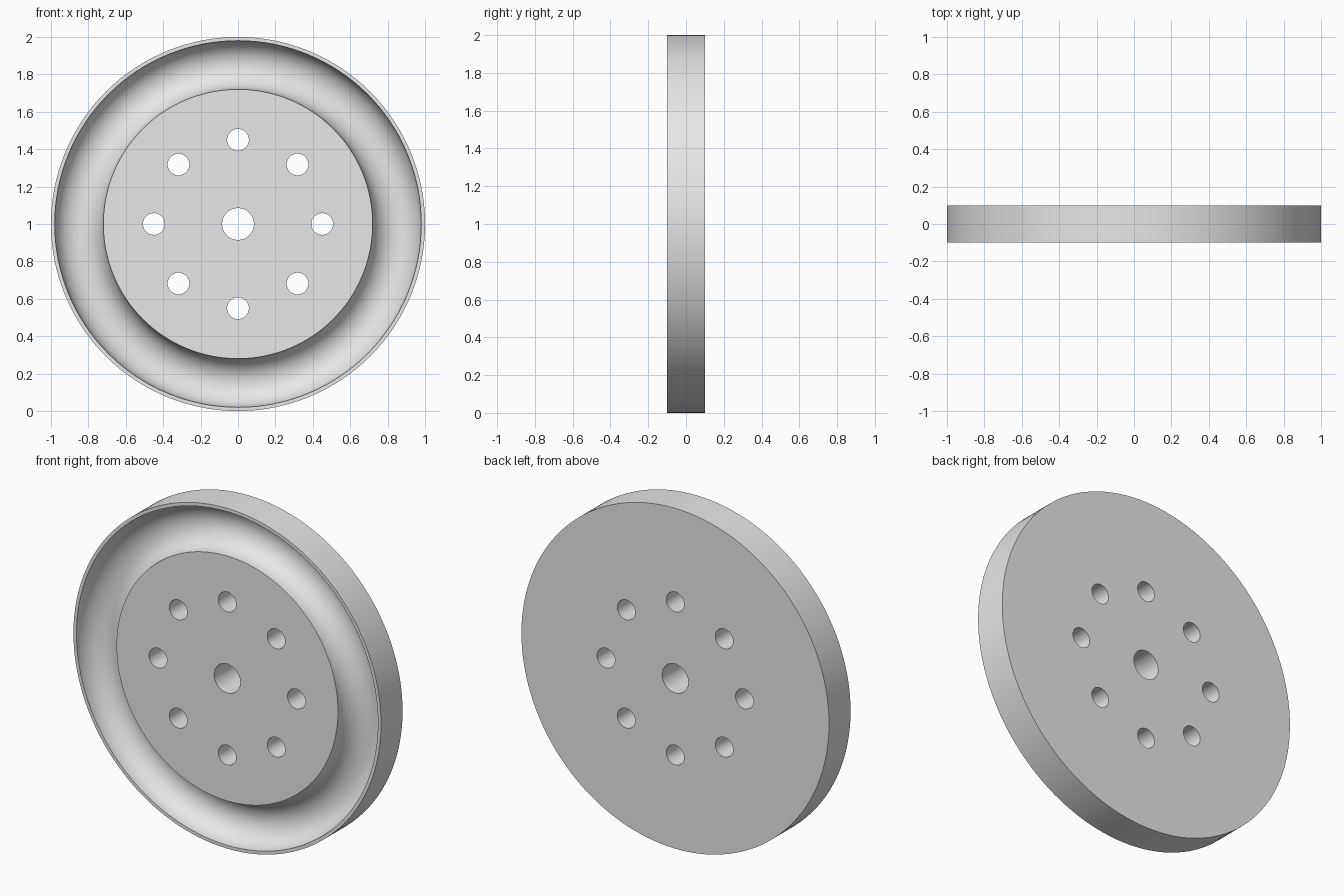
import bpy, bmesh
from math import cos, sin, pi, radians
from mathutils import Matrix, Vector

cube = bpy.data.objects.get("Cube")
if cube:
    bpy.data.objects.remove(cube, do_unlink=True)

HALF = 0.1            # half thickness
CENTRE = Vector((0, 0, 1))
BORE_R, BOLT_R, BOLT_RING = 0.085, 0.058, 0.45
GROOVE_MID, GROOVE_R = 0.85, 0.13

grey = bpy.data.materials.new("plain grey")
grey.use_nodes = True
colour = (0.8, 0.8, 0.8, 1)
grey.diffuse_color = colour
grey.node_tree.nodes["Principled BSDF"].inputs["Base Color"].default_value = colour


def make_object(name, bm):
    bmesh.ops.recalc_face_normals(bm, faces=bm.faces)
    mesh = bpy.data.meshes.new(name)
    bm.to_mesh(mesh)
    bm.free()
    mesh.materials.append(grey)
    obj = bpy.data.objects.new(name, mesh)
    bpy.context.collection.objects.link(obj)
    return obj


# Wheel disc: closed (radius, y) profile with a half-round groove in the front
arc_steps = 24
profile = [(BORE_R, HALF), (BORE_R, -HALF)]
for i in range(arc_steps + 1):
    a = pi - pi * i / arc_steps
    profile.append((GROOVE_MID + GROOVE_R * cos(a), -HALF + GROOVE_R * sin(a)))
profile += [(1, -HALF), (1, HALF)]

bm = bmesh.new()
verts = [bm.verts.new((r, y, 1)) for r, y in profile]
edges = [bm.edges.new((v, verts[i - 1])) for i, v in enumerate(verts)]
bmesh.ops.spin(bm, geom=verts + edges, cent=CENTRE, axis=(0, 1, 0),
               angle=2 * pi, steps=128, use_merge=True)
bmesh.ops.remove_doubles(bm, verts=bm.verts, dist=0.0001)
disc = make_object("wheel_disc", bm)

# Ring of eight through holes
bm = bmesh.new()
for i in range(8):
    a = i * pi / 4
    place = (Matrix.Translation(CENTRE + BOLT_RING * Vector((cos(a), 0, sin(a))))
             @ Matrix.Rotation(pi / 2, 4, 'X'))
    bmesh.ops.create_cone(bm, cap_ends=True, segments=48, radius1=BOLT_R,
                          radius2=BOLT_R, depth=4 * HALF, matrix=place)
cutter = make_object("hole_cutter", bm)
cutter.hide_render = True

cut = disc.modifiers.new("holes", 'BOOLEAN')
cut.operation = 'DIFFERENCE'
cut.solver = 'EXACT'
cut.object = cutter

bpy.ops.object.select_all(action='DESELECT')
bpy.context.view_layer.objects.active = disc
disc.select_set(True)
bpy.ops.object.modifier_apply(modifier=cut.name)
bpy.data.objects.remove(cutter, do_unlink=True)
bpy.ops.object.shade_smooth_by_angle(angle=radians(30))
